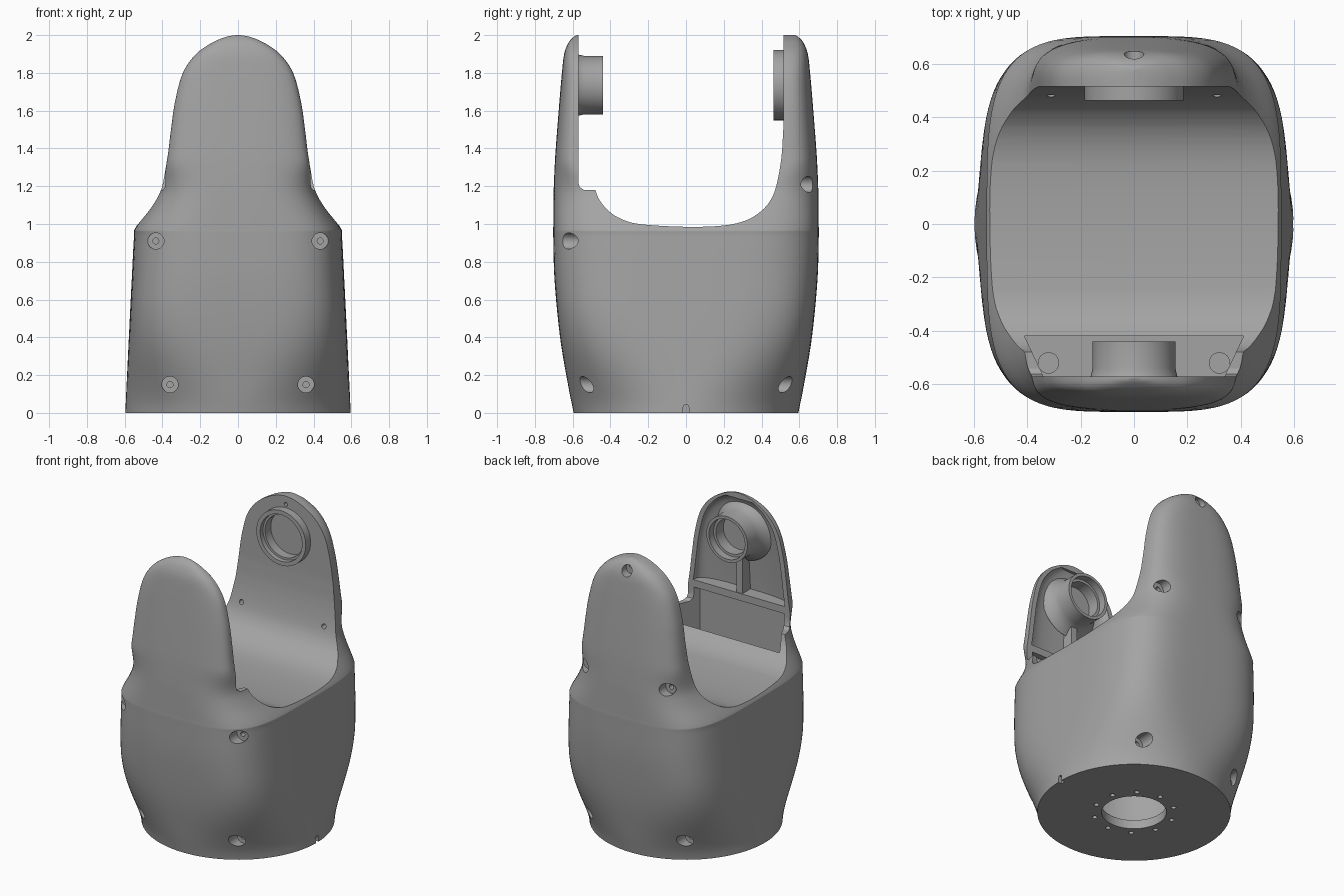
import bpy, bmesh, math
from mathutils import Vector

if "Cube" in bpy.data.objects:
    bpy.data.objects.remove(bpy.data.objects["Cube"])

grey = bpy.data.materials.new("plain grey")
grey.use_nodes = True
grey.diffuse_color = (0.37, 0.37, 0.37, 1)
grey.node_tree.nodes["Principled BSDF"].inputs["Base Color"].default_value = (0.37, 0.37, 0.37, 1)

FRONT, BACK = 0.57, 0.515      # inner faces of the two ears
PIVOT = 1.735                  # height of the bearing axis


def add_object(name, bm):
    bmesh.ops.recalc_face_normals(bm, faces=bm.faces)
    mesh = bpy.data.meshes.new(name)
    bm.to_mesh(mesh)
    bm.free()
    obj = bpy.data.objects.new(name, mesh)
    mesh.materials.append(grey)
    bpy.context.collection.objects.link(obj)
    return obj


def smooth_path(points, steps):
    """Catmull-Rom curve through the points."""
    pts = [Vector(p) for p in points]
    pts = [2 * pts[0] - pts[1]] + pts + [2 * pts[-1] - pts[-2]]
    out = []
    for a, b, c, d in zip(pts, pts[1:], pts[2:], pts[3:]):
        for i in range(steps):
            t = i / steps
            out.append(0.5 * (2 * b + (c - a) * t + (2 * a - 5 * b + 4 * c - d) * t * t
                              + (3 * b - a - 3 * c + d) * t ** 3))
    return out + [pts[-2]]


def skin(name, rings):
    """Closed skin over rings of equal length, capped at both ends."""
    bm = bmesh.new()
    loops = [[bm.verts.new(p) for p in ring] for ring in rings]
    for lo, hi in zip(loops, loops[1:]):
        for i in range(len(lo)):
            j = (i + 1) % len(lo)
            bm.faces.new((lo[i], lo[j], hi[j], hi[i]))
    bm.faces.new(loops[0])
    bm.faces.new(loops[-1])
    return add_object(name, bm)


def ramp(z, a, b):
    t = min(max((z - a) / (b - a), 0), 1)
    return t * t * (3 - 2 * t)


def spow(v, n):
    return math.copysign(abs(v) ** (2 / n), v)


# Outer form: height, half width, half depth
form = smooth_path([
    (0, .597, .595), (.15, .59, .625), (.4, .578, .667), (.7, .563, .696),
    (.93, .551, .703), (.98, .543, .703), (1.1, .46, .702), (1.2, .405, .70),
    (1.35, .374, .693), (1.5, .355, .682), (1.65, .333, .67), (1.8, .292, .657),
    (1.9, .222, .645), (1.96, .137, .622), (1.99, .065, .595), (2, .01, .577)], 5)


def body_section(z, w, d, count=96):
    n = 2 + 2 * ramp(z, 0, .6) - ramp(z, .95, 1.35)
    ring = []
    for i in range(count):
        a = 2 * math.pi * (i + .5) / count
        side = 1 if a < math.pi else -1
        flat = (BACK if side > 0 else FRONT) * ramp(z, .95, 1.35)
        ring.append((w * spow(math.cos(a), n),
                     side * (flat + (d - flat) * abs(spow(math.sin(a), n))), z))
    return ring


def pocket_section(z, w, d, near=.55, wall=.033, count=40):
    ring = []
    for i in range(count + 1):
        a = math.pi * i / count
        ring.append(((w - wall) * spow(math.cos(a), 3.5),
                     -near - (d - wall - near) * spow(abs(math.sin(a)), 3.5), z))
    return ring


def prism(name, points, axis, lo, hi):
    """Extrude a 2D outline along x or z."""
    place = (lambda p, e: (e, p[0], p[1])) if axis == "x" else (lambda p, e: (p[0], p[1], e))
    return skin(name, [[place(p, e) for p in points] for e in (lo, hi)])


def box(name, x, y0, y1, z0, z1):
    return prism(name, [(-x, y0), (x, y0), (x, y1), (-x, y1)], "z", z0, z1)


def rod(name, x, z, r, y0, y1, sides=28):
    """Cylinder along y."""
    angles = [2 * math.pi * i / sides for i in range(sides)]
    return skin(name, [[(x + r * math.cos(a), y, z + r * math.sin(a)) for a in angles]
                       for y in (y0, y1)])


def post(name, x, y, r, z0, z1, sides=24):
    """Cylinder along z."""
    angles = [2 * math.pi * i / sides for i in range(sides)]
    return prism(name, [(x + r * math.cos(a), y + r * math.sin(a)) for a in angles], "z", z0, z1)


def lathe(name, profile, sides=64):
    """Turn a closed (radius, y) outline around the pivot axis."""
    bm = bmesh.new()
    loop = [bm.verts.new((r, y, PIVOT)) for r, y in profile]
    edges = [bm.edges.new((loop[i], loop[(i + 1) % len(loop)])) for i in range(len(loop))]
    bmesh.ops.spin(bm, geom=loop + edges, cent=(0, 0, PIVOT), axis=(0, 1, 0),
                   angle=2 * math.pi, steps=sides, use_merge=True)
    bmesh.ops.remove_doubles(bm, verts=bm.verts, dist=1e-5)
    return add_object(name, bm)


def cut(target, cutter):
    cutter.hide_render = True
    mod = target.modifiers.new("cut", "BOOLEAN")
    mod.operation = "DIFFERENCE"
    mod.solver = "EXACT"
    mod.object = cutter
    bpy.context.view_layer.objects.active = target
    bpy.ops.object.modifier_apply(modifier=mod.name)
    bpy.data.objects.remove(cutter)


housing = skin("housing", [body_section(*row) for row in form])

# Cradle between the ears, with a small shoulder at the front
valley = [tuple(p) for p in smooth_path([
    (-.48, 1.18), (-.46, 1.13), (-.42, 1.08), (-.36, 1.035), (-.25, 1.0), (0, .985),
    (.2, .992), (.32, 1.02), (.4, 1.07), (.45, 1.13), (.48, 1.21), (.505, 1.35),
    (BACK, 1.5)], 4)]
valley += [(BACK, 2.2), (-FRONT, 2.2), (-FRONT, 1.22), (-.562, 1.194), (-.54, 1.18)]
cut(housing, prism("cradle_cutter", valley, "x", -1, 1))

# Front ear pocket and the open slot under it
cut(housing, skin("pocket_cutter",
                  [pocket_section(*row) for row in form if 1.31 < row[0] < 1.965]))
cut(housing, prism("slot_cutter", [(-.32, -.61), (.32, -.61), (.41, -.42), (-.41, -.42)],
                   "z", .75, 1.27))

# Recess behind the rear bearing ring
cut(housing, rod("bearing_cutter", 0, PIVOT, .145, .4, .56, 64))

# Base opening, inner cavity, bolt circle and index notch
cut(housing, post("cavity_cutter", 0, 0, .38, .06, .8, 64))
cut(housing, post("opening_cutter", 0, 0, .2, -.1, .1, 64))
for i in range(10):
    a = 2 * math.pi * (i + .5) / 10
    cut(housing, post("bolt_cutter", .25 * math.cos(a), .25 * math.sin(a), .016, -.1, .04, 14))
notch = [(-.015, -.1), (.015, -.1), (.015, .03), (.008, .043), (-.008, .043), (-.015, .03)]
cut(housing, prism("notch_cutter", notch, "x", .57, .7))

# Screw holes: counterbore plus a narrow core
for s in (-1, 1):
    for x, z, outer, floor in ((.36, .15, -.8, -.46), (.435, .91, -.8, -.57),
                               (.36, .15, .8, .46), (.31, 1.21, .8, .6)):
        cut(housing, rod("counterbore_cutter", s * x, z, .043, outer, floor))
        core = .4 if z > 1 else floor * .94
        cut(housing, rod("core_cutter", s * x, z, .016, outer, core, 16))
cut(housing, rod("top_counterbore_cutter", 0, 1.93, .037, .8, .59))
cut(housing, rod("top_core_cutter", 0, 1.945, .013, .8, .4, 16))

# Bearing bosses
front_boss = lathe("front_boss", [
    (0, -.64), (.21, -.63), (.18, -.6), (.162, -.57), (.155, -.54), (.155, -.44),
    (.135, -.44), (.135, -.49), (.118, -.49), (.118, -.57), (0, -.57)])
rear_ring = lathe("rear_ring", [
    (.186, .53), (.186, .463), (.158, .463), (.158, .495), (.143, .495), (.143, .53)])

# Ribs and posts inside the front ear
pocket_rib = box("pocket_rib", .022, -.665, -.575, 1.29, 1.6)
parts = [housing, front_boss, rear_ring, pocket_rib]
for side, s in (("right", -1), ("left", 1)):
    parts.append(post(side + "_slot_post", s * .32, -.52, .04, .74, 1.0))

for obj in parts:
    bpy.ops.object.select_all(action="DESELECT")
    obj.select_set(True)
    bpy.context.view_layer.objects.active = obj
    bpy.ops.object.shade_smooth_by_angle(angle=math.radians(32))
